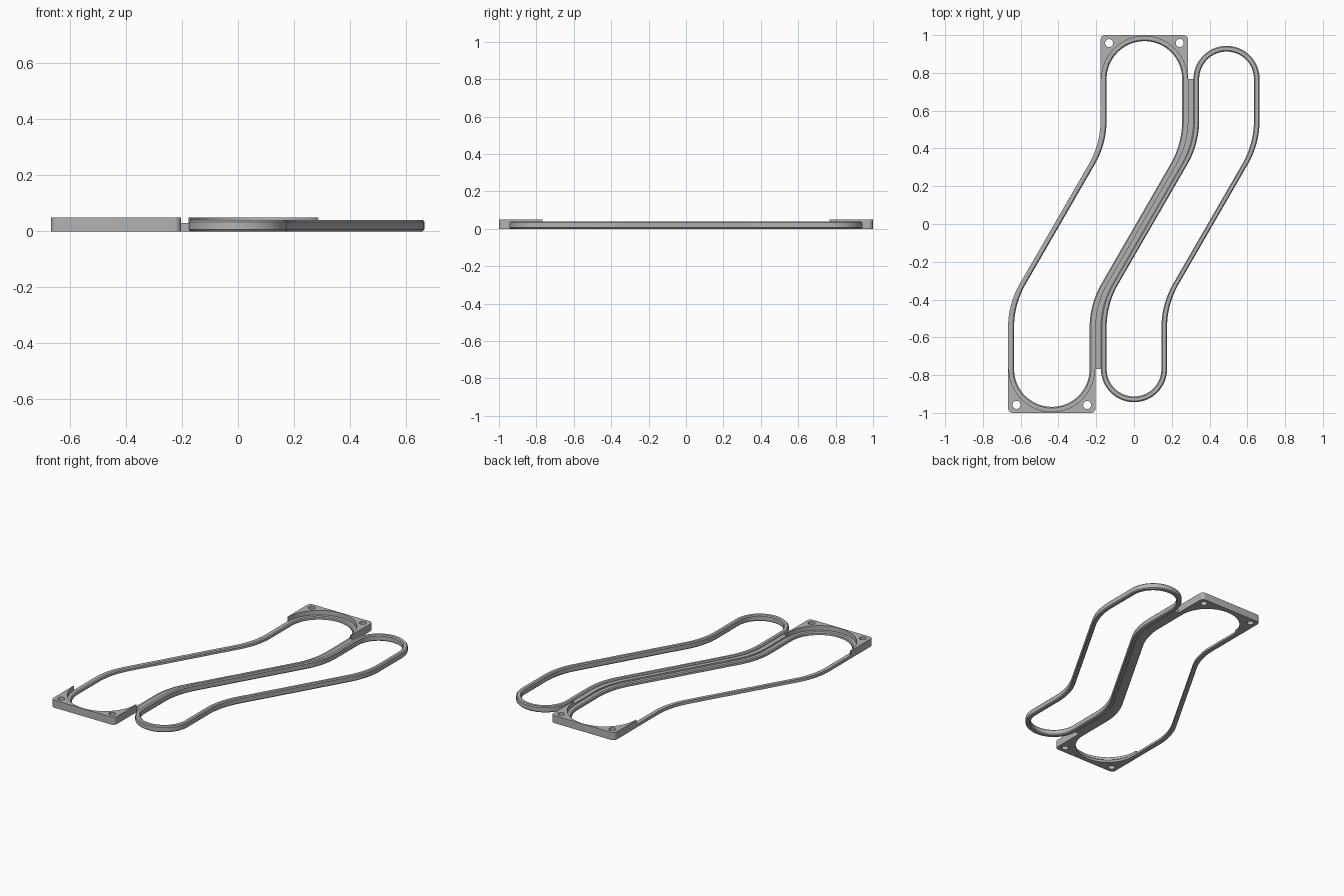
import bpy
import bmesh
from math import sin, cos, tan, pi, radians

cube = bpy.data.objects.get("Cube")
if cube:
    bpy.data.objects.remove(cube, do_unlink=True)

grey = bpy.data.materials.new("plain grey")
grey.use_nodes = True
grey.diffuse_color = (0.45, 0.45, 0.45, 1)
grey.node_tree.nodes["Principled BSDF"].inputs["Base Color"].default_value = (0.45, 0.45, 0.45, 1)

SHIFT = 0.245          # sideways shift of each end from the middle
END_Y = 0.768          # centre height of the round ends
BEND = 0.46            # radius of the two bends
TILT = radians(30)
A_X, A_IN, A_OUT = -0.19, 0.2, 0.232
B_X, B_IN, B_OUT = 0.245, 0.145, 0.175


def arc(cx, cy, r, start, end, steps):
    angles = [start + (end - start) * i / steps for i in range(steps + 1)]
    return [(cx + r * cos(a), cy + r * sin(a)) for a in angles]


def spine():
    """S-shaped line from the lower end to the upper end."""
    bend_y = SHIFT / tan(TILT) + BEND * tan(TILT / 2)
    upper = arc(SHIFT - BEND, bend_y, BEND, -TILT, 0, 10) + [(SHIFT, END_Y)]
    return [(-x, -y) for x, y in reversed(upper)] + upper


def side(x):
    return [(px + x, py) for px, py in spine()]


def slot(cx, r):
    """Closed S-shaped slot outline with round ends."""
    top = arc(cx + SHIFT, END_Y, r, 0, pi, 40)[1:-1]
    bottom = arc(cx - SHIFT, -END_Y, r, pi, 2 * pi, 40)[1:-1]
    return side(cx + r) + top + side(cx - r)[::-1] + bottom


def finish(obj):
    obj.data.materials.clear()
    obj.data.materials.append(grey)
    bpy.ops.object.select_all(action='DESELECT')
    obj.select_set(True)
    bpy.context.view_layer.objects.active = obj
    bpy.ops.object.shade_smooth_by_angle(angle=radians(30))


def band(name, a, b, section, closed):
    """Sweep a section of (blend from a to b, height) along two matching lines."""
    bm = bmesh.new()
    rows = [[bm.verts.new((p[0] + (q[0] - p[0]) * t, p[1] + (q[1] - p[1]) * t, z))
             for t, z in section] for p, q in zip(a, b)]
    n = len(section)
    for i in range(len(rows) if closed else len(rows) - 1):
        r, s = rows[i], rows[(i + 1) % len(rows)]
        for j in range(n):
            k = (j + 1) % n
            bm.faces.new((r[j], r[k], s[k], s[j]))
    if not closed:
        bm.faces.new(rows[0])
        bm.faces.new(rows[-1])
    bmesh.ops.recalc_face_normals(bm, faces=bm.faces)
    mesh = bpy.data.meshes.new(name)
    bm.to_mesh(mesh)
    bm.free()
    obj = bpy.data.objects.new(name, mesh)
    bpy.context.collection.objects.link(obj)
    finish(obj)


def plate(name, loops, height):
    """Flat plate from a filled outline with holes."""
    curve = bpy.data.curves.new(name, 'CURVE')
    curve.dimensions = '2D'
    curve.fill_mode = 'BOTH'
    curve.extrude = height / 2
    for loop in loops:
        spline = curve.splines.new('POLY')
        spline.points.add(len(loop) - 1)
        for point, (x, y) in zip(spline.points, loop):
            point.co = (x, y, 0, 1)
        spline.use_cyclic_u = True
    obj = bpy.data.objects.new(name, curve)
    obj.location.z = height / 2
    bpy.context.collection.objects.link(obj)
    bpy.ops.object.select_all(action='DESELECT')
    obj.select_set(True)
    bpy.context.view_layer.objects.active = obj
    bpy.ops.object.convert(target='MESH')
    finish(bpy.context.view_layer.objects.active)


# Low seat ring with a small chamfer on its inner edge
band("seat_ring", slot(A_X, A_OUT), slot(A_X, A_IN),
     [(0, 0), (1, 0), (1, 0.014), (0.8, 0.02), (0, 0.02)], True)

# Taller loop ring with softened edges
c, h = 0.006, 0.04
band("loop_ring", slot(B_X, B_OUT), slot(B_X, B_IN),
     [(0.2, 0), (0.8, 0), (1, c), (1, h - c), (0.8, h), (0.2, h), (0, h - c), (0, c)], True)

# Web joining the two rings
band("joining_web", side(A_X + A_OUT - 0.002), side(B_X - B_OUT + 0.004),
     [(0, 0), (1, 0), (1, 0.03), (0, 0.03)], False)

# Raised end plates: square outside, round recess inside, two screw holes each
R = 0.025
for name, s in (("back_end_plate", 1), ("front_end_plate", -1)):
    right = arc(A_OUT - R, 1 - R, R, 0, pi / 2, 8)
    left = arc(R - A_OUT, 1 - R, R, pi / 2, pi, 8)
    outline = ([(A_OUT, END_Y)] + right + left + [(-A_OUT, END_Y)]
               + arc(0, END_Y, 0.226, pi, 0, 48))
    holes = [arc(x, 0.958, 0.021, 0, 2 * pi, 24)[:-1] for x in (-0.187, 0.187)]
    loops = [[(A_X + s * (SHIFT + x), s * y) for x, y in loop] for loop in [outline] + holes]
    plate(name, loops, 0.05)
